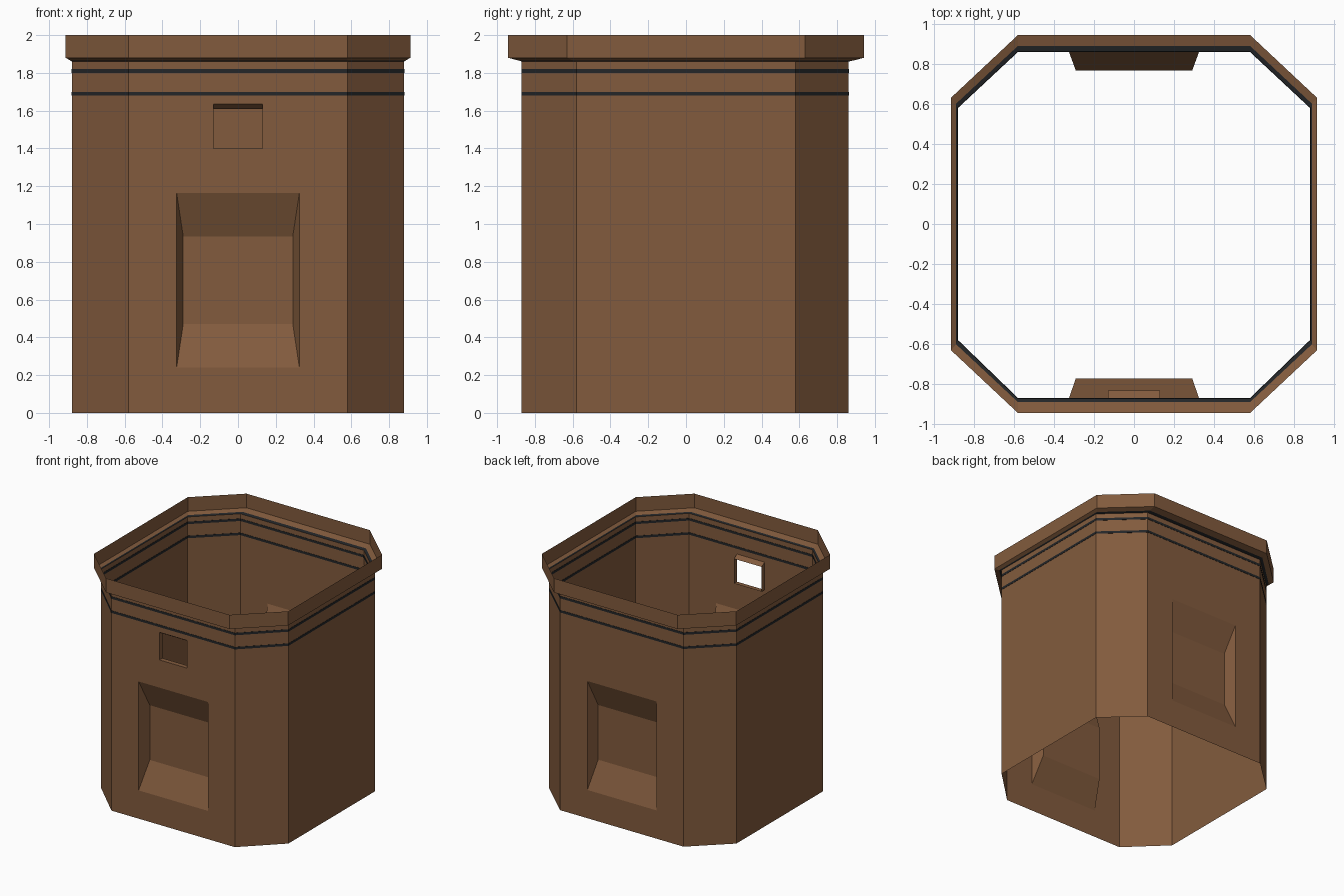
import bpy, bmesh

if "Cube" in bpy.data.objects:
    bpy.data.objects.remove(bpy.data.objects["Cube"])

def material(name, rgb):
    m = bpy.data.materials.new(name)
    m.diffuse_color = (*rgb, 1)
    m.use_nodes = True
    m.node_tree.nodes["Principled BSDF"].inputs["Base Color"].default_value = m.diffuse_color
    return m

BROWN = material("brown", (0.225, 0.105, 0.047))
BLACK = material("near_black", (0.017, 0.019, 0.021))

def make(name, quads, mat):
    """Object from a list of quads, welded together."""
    bm = bmesh.new()
    for q in quads:
        bm.faces.new([bm.verts.new(p) for p in q])
    bmesh.ops.remove_doubles(bm, verts=bm.verts, dist=0.0005)
    me = bpy.data.meshes.new(name)
    bm.to_mesh(me)
    bm.free()
    me.materials.append(mat)
    ob = bpy.data.objects.new(name, me)
    bpy.context.collection.objects.link(ob)
    return ob

def octagon(cx, hx, cy, yf, yb, z):
    """Counter-clockwise chamfered rectangle, starting at the front left corner."""
    return [(-cx, -yf, z), (cx, -yf, z), (hx, -cy, z), (hx, cy, z),
            (cx, yb, z), (-cx, yb, z), (-hx, cy, z), (-hx, -cy, z)]

def loft(rings, skip=()):
    return [(a[i], a[(i + 1) % 8], b[(i + 1) % 8], b[i])
            for a, b in zip(rings, rings[1:]) for i in range(8) if i not in skip]

YF, YB, TOP = 0.87, 0.86, 1.86

def body_ring(z, d=0.0):
    return octagon(0.58 + d * .4, 0.88 + d, 0.58 + d * .4, YF + d, YB + d, z)

def panel(y, xs, zs, holes):
    """Flat wall in cells, leaving out the hole cells."""
    return [((x0, y, z0), (x1, y, z0), (x1, y, z1), (x0, y, z1))
            for i, (x0, x1) in enumerate(zip(xs, xs[1:]))
            for j, (z0, z1) in enumerate(zip(zs, zs[1:])) if (i, j) not in holes]

def frame(o, yo, n, yi):
    """Funnel from outer rectangle o to inner rectangle n (x0, x1, z0, z1)."""
    def c(r, y):
        return [(r[0], y, r[2]), (r[1], y, r[2]), (r[1], y, r[3]), (r[0], y, r[3])]
    a, b = c(o, yo), c(n, yi)
    return [(a[i], a[(i + 1) % 4], b[(i + 1) % 4], b[i]) for i in range(4)], b

def flip(quads, do):
    return [q[::-1] for q in quads] if do else quads

# side and corner walls
make("side_walls", loft([body_ring(0), body_ring(TOP)], skip=(0, 4)), BROWN)

# front and back walls with sloped recesses; window only in front
OUT, INN = (-0.325, 0.325, 0.24, 1.165), (-0.29, 0.29, 0.47, 0.935)
for name, y, yi, back in (("front", -YF, -0.77, False), ("back", YB, 0.765, True)):
    xs = [-0.58, -0.325, -0.13, 0.13, 0.325, 0.58]
    zs = [0, 0.24, 1.165, 1.40, 1.635, TOP]
    holes = {(1, 1), (2, 1), (3, 1)} | (set() if back else {(2, 3)})
    make(name + "_wall", flip(panel(y, xs, zs, holes), back), BROWN)
    sides, floor = frame(OUT, y, INN, yi)
    make(name + "_recess", flip(sides + [floor], back), BROWN)

# window reveal
reveal, _ = frame((-0.13, 0.13, 1.40, 1.635), -YF, (-0.13, 0.13, 1.40, 1.61), -0.83)
make("window_reveal", reveal, BROWN)

# dark ring joining wall and rim, then the flared rim
seal = octagon(0.58, 0.888, 0.60, 0.888, 0.888, 1.866)
make("rim_seal", loft([body_ring(TOP), seal]), BLACK)
make("rim", loft([seal, octagon(0.58, 0.913, 0.63, 0.942, 0.942, 1.88),
                  octagon(0.58, 0.913, 0.63, 0.942, 0.942, 2.0)]), BROWN)

# thin dark hoops, seen inside and outside
for i, z in enumerate((1.69, 1.81)):
    lo, hi = z - 0.01, z + 0.01
    o0, o1 = body_ring(lo, 0.002), body_ring(hi, 0.002)
    i0, i1 = body_ring(lo, -0.002), body_ring(hi, -0.002)
    make(f"hoop_{i + 1}", loft([i0, o0, o1, i1, i0]), BLACK)
